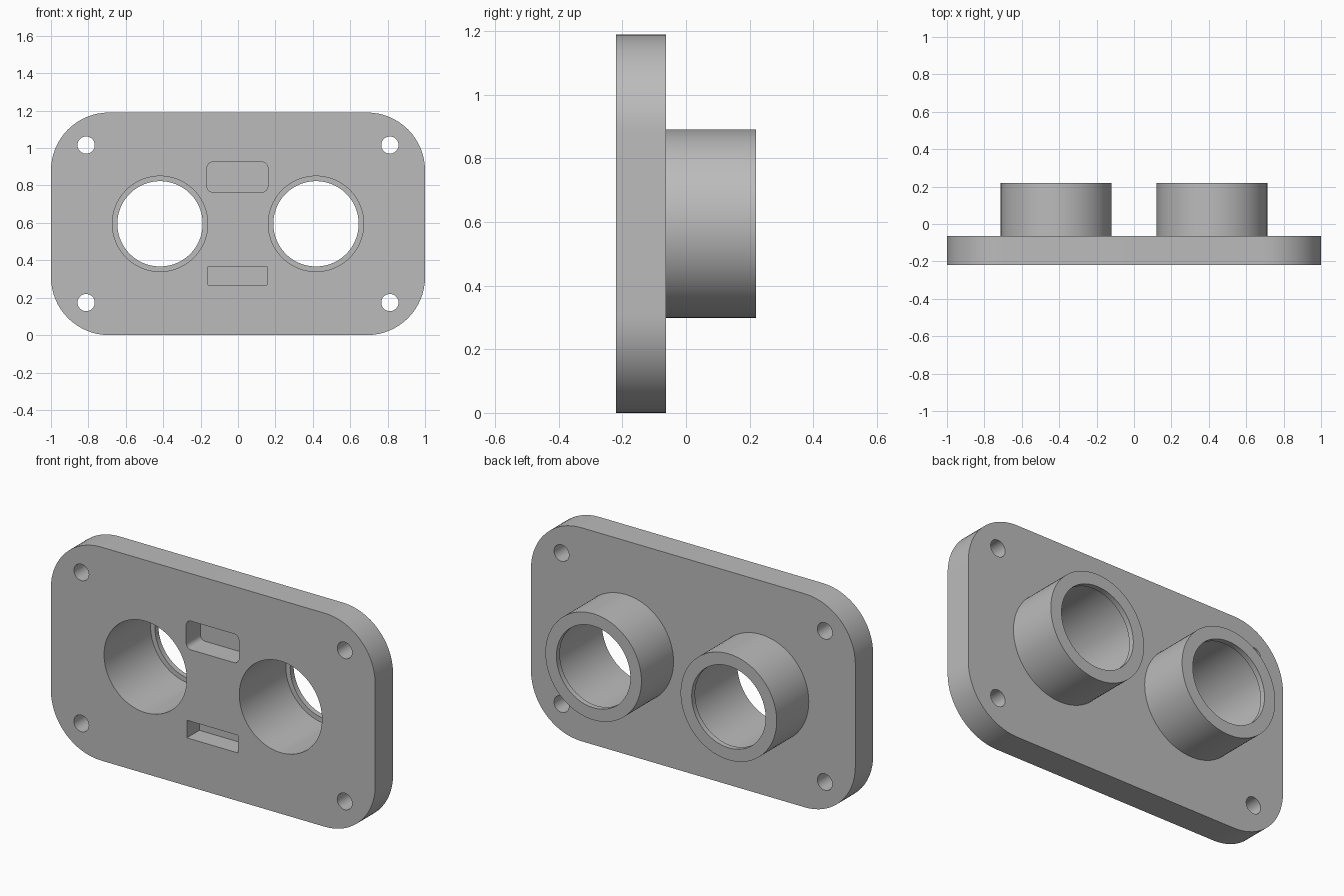
import bpy, bmesh, math
from mathutils import Vector

cube = bpy.data.objects.get("Cube")
if cube:
    bpy.data.objects.remove(cube, do_unlink=True)

# Overall dimensions
FRONT, PLATE_BACK, TUBE_BACK = -0.22, -0.063, 0.22
HEIGHT = 1.19
MID = HEIGHT / 2

grey = bpy.data.materials.new("grey_plastic")
grey.use_nodes = True
colour = (0.5, 0.5, 0.5, 1)
grey.diffuse_color = colour
grey.node_tree.nodes["Principled BSDF"].inputs["Base Color"].default_value = colour


def rounded_outline(width, height, radius, steps):
    """Rounded rectangle in (x, z), counter-clockwise from the front."""
    points = []
    for quarter, (sx, sz) in enumerate(((1, 1), (-1, 1), (-1, -1), (1, -1))):
        cx, cz = sx * (width / 2 - radius), sz * (height / 2 - radius)
        for i in range(steps + 1):
            a = (quarter + i / steps) * math.pi / 2
            points.append((cx + radius * math.cos(a), cz + radius * math.sin(a)))
    return points


def circle_outline(radius, sides):
    return [(radius * math.cos(math.tau * i / sides),
             radius * math.sin(math.tau * i / sides)) for i in range(sides)]


def prism(name, outline, x, z, y0, y1):
    """Extrude an (x, z) outline from y0 back to y1."""
    bm = bmesh.new()
    face = bm.faces.new([bm.verts.new((x + px, y0, z + pz)) for px, pz in outline])
    moved = bmesh.ops.extrude_face_region(bm, geom=[face])["geom"]
    bmesh.ops.translate(bm, vec=Vector((0, y1 - y0, 0)),
                        verts=[v for v in moved if isinstance(v, bmesh.types.BMVert)])
    bmesh.ops.recalc_face_normals(bm, faces=bm.faces)
    mesh = bpy.data.meshes.new(name)
    bm.to_mesh(mesh)
    bm.free()
    mesh.materials.append(grey)
    obj = bpy.data.objects.new(name, mesh)
    bpy.context.collection.objects.link(obj)
    return obj


def combine(body, other, operation):
    """Apply a boolean and discard the helper."""
    mod = body.modifiers.new(operation.lower(), 'BOOLEAN')
    mod.object, mod.operation, mod.solver = other, operation, 'EXACT'
    with bpy.context.temp_override(object=body, active_object=body):
        bpy.ops.object.modifier_apply(modifier=mod.name)
    bpy.data.objects.remove(other, do_unlink=True)


# Plate with large rounded corners
plate = prism("socket_plate", rounded_outline(2, HEIGHT, 0.31, 16),
              0, MID, FRONT, PLATE_BACK)

# Tubes on the back, bored from the front, with a thin lip at the far end
for x in (-0.417, 0.417):
    combine(plate, prism("tube", circle_outline(0.296, 96), x, MID,
                         FRONT + 0.05, TUBE_BACK), 'UNION')
    combine(plate, prism("bore", circle_outline(0.255, 96), x, MID,
                         FRONT - 0.1, TUBE_BACK - 0.03), 'DIFFERENCE')
    combine(plate, prism("lip_hole", circle_outline(0.228, 96), x, MID,
                         FRONT, TUBE_BACK + 0.1), 'DIFFERENCE')

# Screw holes in the four corners
for x in (-0.812, 0.812):
    for z in (MID - 0.421, MID + 0.421):
        combine(plate, prism("screw_hole", circle_outline(0.046, 32), x, z,
                             FRONT - 0.1, PLATE_BACK + 0.1), 'DIFFERENCE')

# Blind pockets in the front: rounded above, square below
combine(plate, prism("upper_pocket", rounded_outline(0.325, 0.16, 0.03, 8),
                     -0.003, 0.845, FRONT - 0.1, FRONT + 0.125), 'DIFFERENCE')
half_w, half_h = 0.158, 0.049
square = [(half_w, half_h), (-half_w, half_h), (-half_w, -half_h), (half_w, -half_h)]
combine(plate, prism("lower_pocket", square, -0.003, 0.317,
                     FRONT - 0.1, FRONT + 0.11), 'DIFFERENCE')

# Smooth curved walls, sharp rims
bpy.ops.object.select_all(action='DESELECT')
plate.select_set(True)
bpy.context.view_layer.objects.active = plate
bpy.ops.object.shade_smooth_by_angle(angle=math.radians(30))
